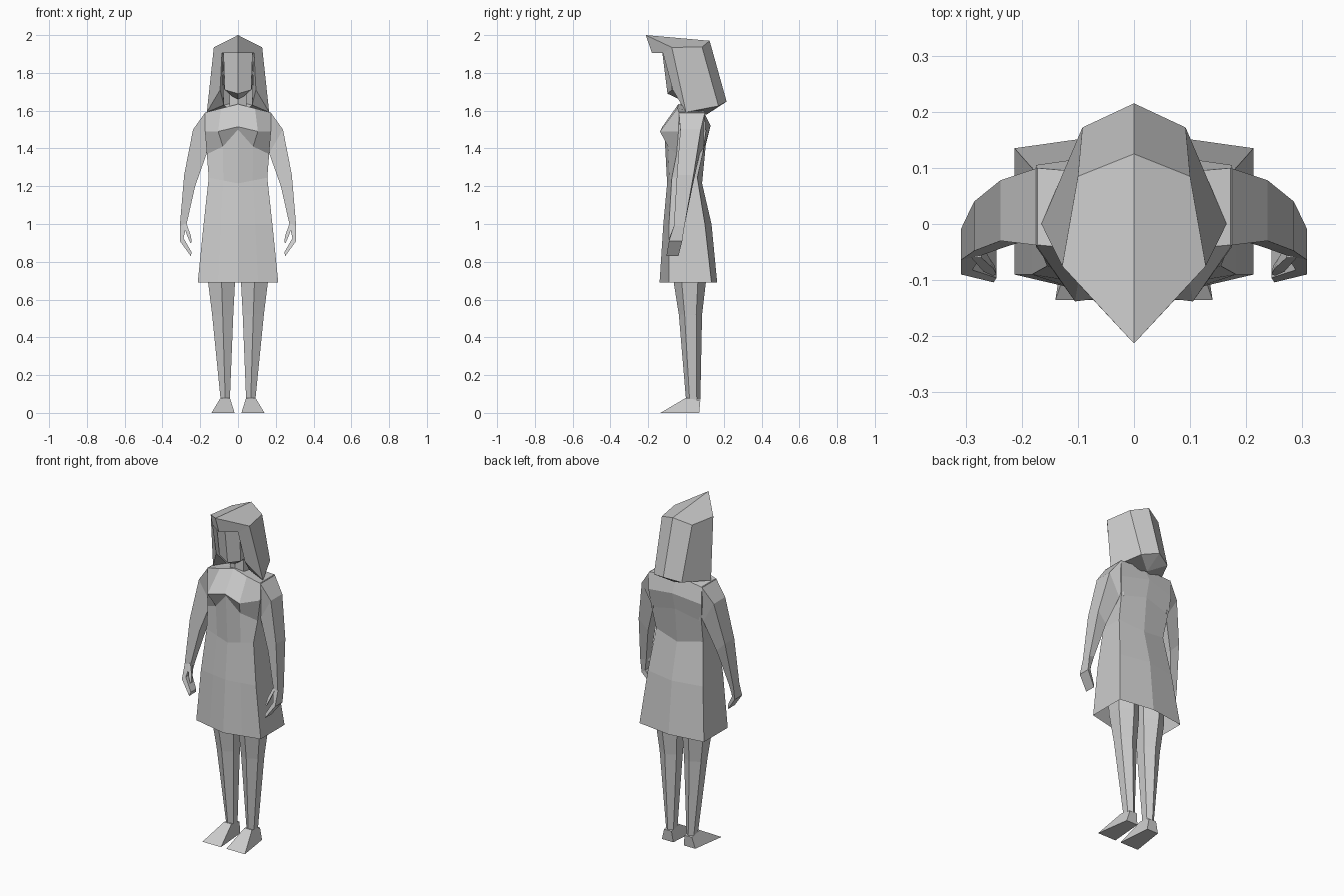
import bpy, bmesh


def build(name, verts, faces):
    """Half (or one-sided) mesh, mirrored across x = 0."""
    bm = bmesh.new()
    vs = [bm.verts.new(v) for v in verts]
    for f in faces:
        bm.faces.new([vs[i] for i in f])
    bmesh.ops.recalc_face_normals(bm, faces=bm.faces[:])
    # outermost face must look outward
    bm.faces.ensure_lookup_table()
    far = max(bm.faces, key=lambda f: f.calc_center_median().x)
    far.normal_update()
    if far.normal.x < 0:
        bmesh.ops.reverse_faces(bm, faces=bm.faces[:])
    me = bpy.data.meshes.new(name)
    bm.to_mesh(me)
    bm.free()
    ob = bpy.data.objects.new(name, me)
    bpy.context.collection.objects.link(ob)
    m = ob.modifiers.new("mirror", 'MIRROR')
    m.use_clip = True
    m.merge_threshold = 0.0005
    return ob


def loft(name, rings, closed=True, cap_start=True, cap_end=True):
    """Skin rings with equal point counts; open rings are half profiles."""
    n = len(rings[0])
    verts = [p for r in rings for p in r]
    faces = []
    for k in range(len(rings) - 1):
        for i in range(n if closed else n - 1):
            j = (i + 1) % n
            faces.append((k*n + i, k*n + j, (k+1)*n + j, (k+1)*n + i))
    if cap_start:
        faces.append(tuple(range(n)))
    if cap_end:
        faces.append(tuple(range((len(rings) - 1)*n, len(rings)*n)))
    return build(name, verts, faces)


# dress: half rings from front centre to back centre, open at the hem
def skirt_ring(w, yf, yfc, ybc, yb, zc, zs):
    return [(0, yf, zc), (w/2, (yf + yfc)/2, (zc + zs)/2), (w, yfc, zs),
            (w, ybc, zs), (0, yb, zc)]


dress = [
    skirt_ring(.213, -.14, -.09, .135, .165, .69, .69),
    skirt_ring(.182, -.12, -.09, .10, .135, 1.0, 1.0),
    skirt_ring(.155, -.10, -.075, .06, .085, 1.215, 1.245),
    [(0, -.115, 1.50), (.08, -.095, 1.41), (.165, -.05, 1.37), (.165, .09, 1.38), (0, .105, 1.42)],
    [(0, -.125, 1.515), (.105, -.138, 1.49), (.175, -.04, 1.49), (.175, .105, 1.49), (0, .13, 1.52)],
    [(0, -.04, 1.635), (.09, -.045, 1.612), (.175, -.037, 1.59), (.175, .10, 1.59), (0, .085, 1.61)],
]
loft("dress", dress, closed=False, cap_start=False)

# arms: (outer x, outer z, inner x, inner z, back y, front y)
arm = [(.172, 1.592, .15, 1.38, .10, -.038),
       (.238, 1.50, .165, 1.375, .078, -.03),
       (.285, 1.26, .227, 1.20, .04, -.048),
       (.308, .99, .272, 1.0, -.008, -.064),
       (.308, .91, .288, .925, -.02, -.09),
       (.25, .83, .245, .85, -.04, -.104)]
loft("arm", [[(ox, b, oz), (ox, f, oz), (ix, f + .008, iz), (ix, b - .005, iz)]
             for ox, oz, ix, iz, b, f in arm])

# thumbs
loft("thumb", [[(.29, -.06, 1.0), (.272, -.06, 1.0), (.275, -.03, .99)],
               [(.268, -.085, .935), (.25, -.08, .94), (.258, -.06, .93)],
               [(.252, -.092, .90), (.245, -.09, .905), (.248, -.075, .90)]])


# legs: six-sided rings (inner x, outer x, front y, back y, z)
def leg_ring(a, b, f, k, z):
    m, d = (a + b)/2, (k - f)*.25
    return [(m, f, z), (b, f + d, z), (b, k - d, z),
            (m, k, z), (a, k - d, z), (a, f + d, z)]


loft("leg", [leg_ring(.012, .165, -.08, .105, .95),
             leg_ring(.016, .158, -.065, .105, .69),
             leg_ring(.025, .137, -.038, .085, .52),
             leg_ring(.043, .092, 0, .076, .07)])

# feet: sole up to ankle
loft("foot", [[(.018, -.135, 0), (.14, -.135, 0), (.11, .07, 0), (.035, .07, 0)],
              [(.043, 0, .08), (.092, 0, .08), (.092, .076, .066), (.043, .076, .066)]])

# neck
loft("neck", [[(0, -.03, 1.58), (.045, -.01, 1.58), (.045, .06, 1.58), (0, .085, 1.58)],
              [(0, -.03, 1.75), (.045, -.01, 1.75), (.045, .06, 1.75), (0, .085, 1.75)]],
     closed=False)

# head: half rings, chin to crown
loft("head", [[(0, -.035, 1.66), (.03, -.02, 1.675), (.04, .05, 1.69), (0, .08, 1.69)],
              [(0, -.098, 1.69), (.07, -.075, 1.71), (.075, .06, 1.72), (0, .09, 1.72)],
              [(0, -.125, 1.905), (.077, -.095, 1.905), (.08, .06, 1.905), (0, .10, 1.905)]],
     closed=False)

# hair: pointed fringe, flaring sides, underside and inner walls
hair = [(0, -.213, 2.0), (.128, -.075, 1.935), (.1, .085, 1.937), (0, .125, 1.97),
        (.165, 0, 1.592), (.092, .172, 1.625), (0, .215, 1.648), (0, -.18, 1.905),
        (.085, -.122, 1.905), (.095, -.07, 1.71), (.075, .0, 1.63), (.078, -.02, 1.905),
        (0, .11, 1.58), (0, -.02, 1.905)]
build("hair", hair, [(0, 1, 2, 3), (1, 4, 5, 2), (2, 5, 6, 3), (0, 7, 8, 1), (1, 8, 9, 4),
                     (8, 11, 10, 9), (9, 10, 4), (4, 10, 12, 5), (5, 12, 6), (7, 13, 11, 8)])
